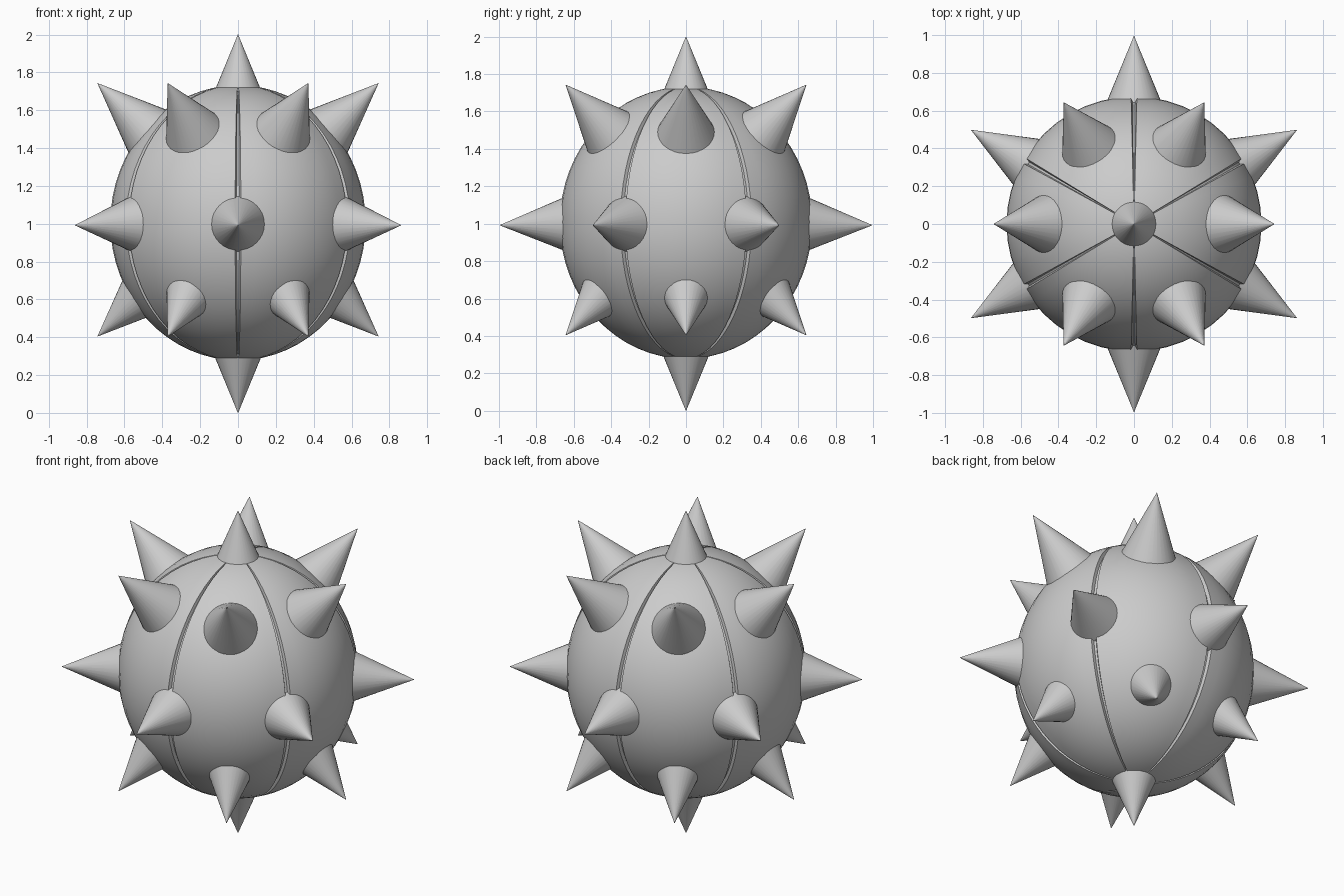
import bpy, bmesh, math
from mathutils import Vector

if "Cube" in bpy.data.objects:
    bpy.data.objects.remove(bpy.data.objects["Cube"])

grey = bpy.data.materials.new("plain grey")
grey.diffuse_color = (0.6, 0.6, 0.6, 1)
grey.use_nodes = True
grey.node_tree.nodes["Principled BSDF"].inputs["Base Color"].default_value = grey.diffuse_color

CZ, RX, RZ = 1.005, 0.675, 0.727   # body centre height and radii


def finish(bm, name):
    bmesh.ops.recalc_face_normals(bm, faces=bm.faces)
    mesh = bpy.data.meshes.new(name)
    bm.to_mesh(mesh)
    bm.free()
    mesh.materials.append(grey)
    ob = bpy.data.objects.new(name, mesh)
    bpy.context.collection.objects.link(ob)
    bpy.ops.object.select_all(action='DESELECT')
    ob.select_set(True)
    bpy.context.view_layer.objects.active = ob
    bpy.ops.object.shade_smooth_by_angle(angle=math.radians(35))
    return ob


def body():
    # ellipsoid with six narrow meridian grooves
    sector = [(-1.3, 0), (-0.6, 0.018), (0.6, 0.018), (1.3, 0)]
    sector += [(a, 0) for a in (8, 15, 22.5, 30, 37.5, 45, 52)]
    columns = [(math.radians(30 + 60 * s + a), d) for s in range(6) for a, d in sector]
    bm = bmesh.new()
    rows = []
    n = 32
    for i in range(1, n):
        t = math.pi * i / n
        ring = []
        for a, d in columns:
            k = 1 - d / RX
            r = RX * k * math.sin(t)
            ring.append(bm.verts.new((r * math.cos(a), r * math.sin(a),
                                      CZ + RZ * k * math.cos(t))))
        rows.append(ring)
    m = len(columns)
    for lo, hi in zip(rows, rows[1:]):
        for j in range(m):
            bm.faces.new((lo[j], lo[(j + 1) % m], hi[(j + 1) % m], hi[j]))
    for ring, s in ((rows[0], 1), (rows[-1], -1)):
        pole = bm.verts.new((0, 0, CZ + s * RZ))
        for j in range(m):
            bm.faces.new((ring[j], ring[(j + 1) % m], pole))
    finish(bm, "body")


def spike(name, tip, direction, length):
    # cone whose apex sits at tip and whose open base is sunk in the body
    bm = bmesh.new()
    bmesh.ops.create_cone(bm, cap_ends=False, segments=32,
                          radius1=0.415 * length, radius2=0.001, depth=length)
    ob = finish(bm, name)
    d = Vector(direction).normalized()
    ob.rotation_mode = 'QUATERNION'
    ob.rotation_quaternion = d.to_track_quat('Z', 'Y')
    ob.location = Vector(tip) - d * length / 2


body()
spike("top_spike", (0, 0, 2), (0, 0, 1), 0.31)
spike("bottom_spike", (0, 0, 0), (0, 0, -1), 0.33)

# three rings of six spikes: name, start angle, tip radius, tip z, tilt, length
for name, start, r, z, tilt, length in (
        ("upper_spike", 0, 0.742, 1.742, 43.5, 0.42),
        ("middle_spike", 30, 0.995, 0.992, -1, 0.37),
        ("lower_spike", 0, 0.742, 0.405, -43.5, 0.36)):
    for i in range(6):
        a = math.radians(start + 60 * i)
        t = math.radians(tilt)
        spike(f"{name}_{i + 1}", (r * math.cos(a), r * math.sin(a), z),
              (math.cos(a) * math.cos(t), math.sin(a) * math.cos(t), math.sin(t)), length)
